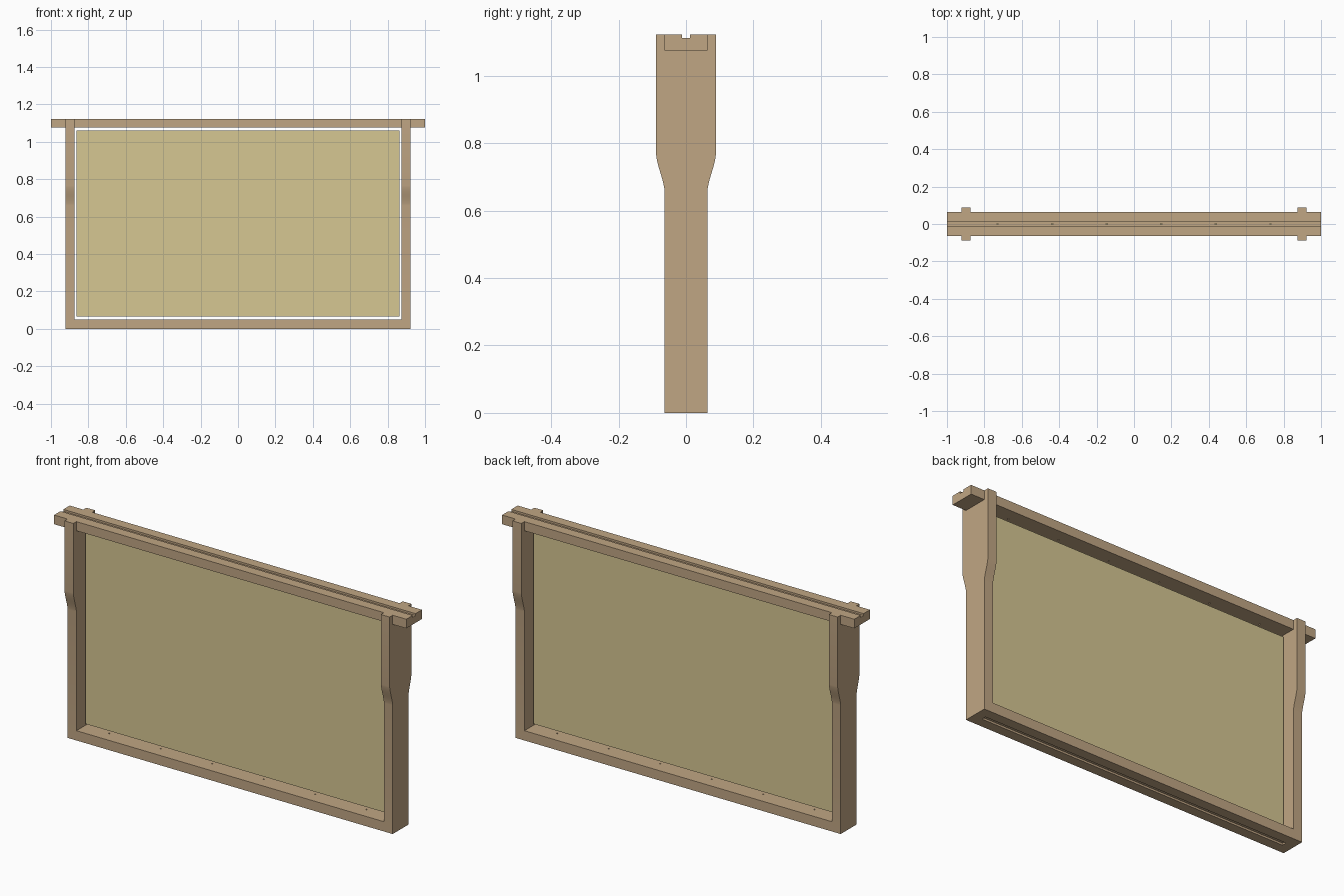
import bpy, bmesh, math
from mathutils import Matrix

if "Cube" in bpy.data.objects:
    bpy.data.objects.remove(bpy.data.objects["Cube"])

H = 1.123            # total height
TOP_T = 0.047        # top bar thickness
BAR_T = 0.05         # side and bottom bar thickness
HALF = 0.0635        # half depth of the bars
WIDE = 0.0885        # half depth of the wide upper side bar
GROOVE_W, GROOVE_D = 0.012, 0.01


def material(name, rgb):
    m = bpy.data.materials.new(name)
    m.diffuse_color = (*rgb, 1)
    m.use_nodes = True
    m.node_tree.nodes["Principled BSDF"].inputs["Base Color"].default_value = m.diffuse_color
    return m


wood = material("wood", (0.53, 0.38, 0.23))
wax = material("wax", (0.67, 0.57, 0.29))


def finish(name, bm, mat=None):
    me = bpy.data.meshes.new(name)
    bmesh.ops.recalc_face_normals(bm, faces=bm.faces[:])
    bm.to_mesh(me)
    bm.free()
    ob = bpy.data.objects.new(name, me)
    bpy.context.collection.objects.link(ob)
    if mat:
        me.materials.append(mat)
    return ob


def extrude_x(name, profile, x0, x1, mat):
    """Extrude a closed (y, z) profile from x0 to x1."""
    bm = bmesh.new()
    face = bm.faces.new([bm.verts.new((x0, y, z)) for y, z in profile])
    ext = bmesh.ops.extrude_face_region(bm, geom=[face])["geom"]
    verts = [g for g in ext if isinstance(g, bmesh.types.BMVert)]
    bmesh.ops.translate(bm, verts=verts, vec=(x1 - x0, 0, 0))
    return finish(name, bm, mat)


def grooved(z_plain, z_groove):
    """Rectangle with a groove in the z_groove side."""
    s = 1 if z_groove > z_plain else -1
    floor = z_groove - s * GROOVE_D
    half = [(HALF, z_plain), (HALF, z_groove), (GROOVE_W, z_groove), (GROOVE_W, floor)]
    return half + [(-y, z) for y, z in reversed(half)]


# Top bar (groove above) and bottom bar (groove below)
top_bar = extrude_x("top_bar", grooved(H - TOP_T, H), -1, 1, wood)
INNER = 0.923 - BAR_T
bottom_bar = extrude_x("bottom_bar", grooved(BAR_T, 0), -INNER, INNER, wood)

# Side bars: narrow below, S-curve shoulder, wide above, notched for the top bar
half = [(HALF, 0)]
for i in range(13):
    t = i / 12
    ease = 0.5 * t + 0.5 * (0.5 - 0.5 * math.cos(math.pi * t))
    half.append((HALF + (WIDE - HALF) * ease, 0.66 + 0.105 * t))
half += [(WIDE, H), (HALF, H), (HALF, H - TOP_T)]
side_profile = half + [(-y, z) for y, z in reversed(half)]
for side, s in (("left", -1), ("right", 1)):
    bar = extrude_x(side + "_side_bar", side_profile, s * INNER, s * 0.923, wood)
    bpy.context.view_layer.objects.active = bar
    bar.select_set(True)
    bpy.ops.object.shade_smooth_by_angle(angle=math.radians(12))
    bar.select_set(False)

# Row of small wire holes through both bars
bm = bmesh.new()
for i in range(6):
    bmesh.ops.create_cone(bm, cap_ends=True, segments=10, radius1=0.004, radius2=0.004,
                          depth=1.4, matrix=Matrix.Translation((-0.73 + i * 0.292, 0, 0.55)))
cutter = finish("hole_cutter", bm)
cutter.hide_render = True
cutter.display_type = 'WIRE'
for bar in (top_bar, bottom_bar):
    mod = bar.modifiers.new("holes", 'BOOLEAN')
    mod.operation = 'DIFFERENCE'
    mod.solver = 'EXACT'
    mod.object = cutter

# Wax foundation sheet floating inside the frame
T = 0.004
extrude_x("foundation_sheet", [(-T, 0.065), (T, 0.065), (T, 1.06), (-T, 1.06)],
          -0.864, 0.864, wax)
